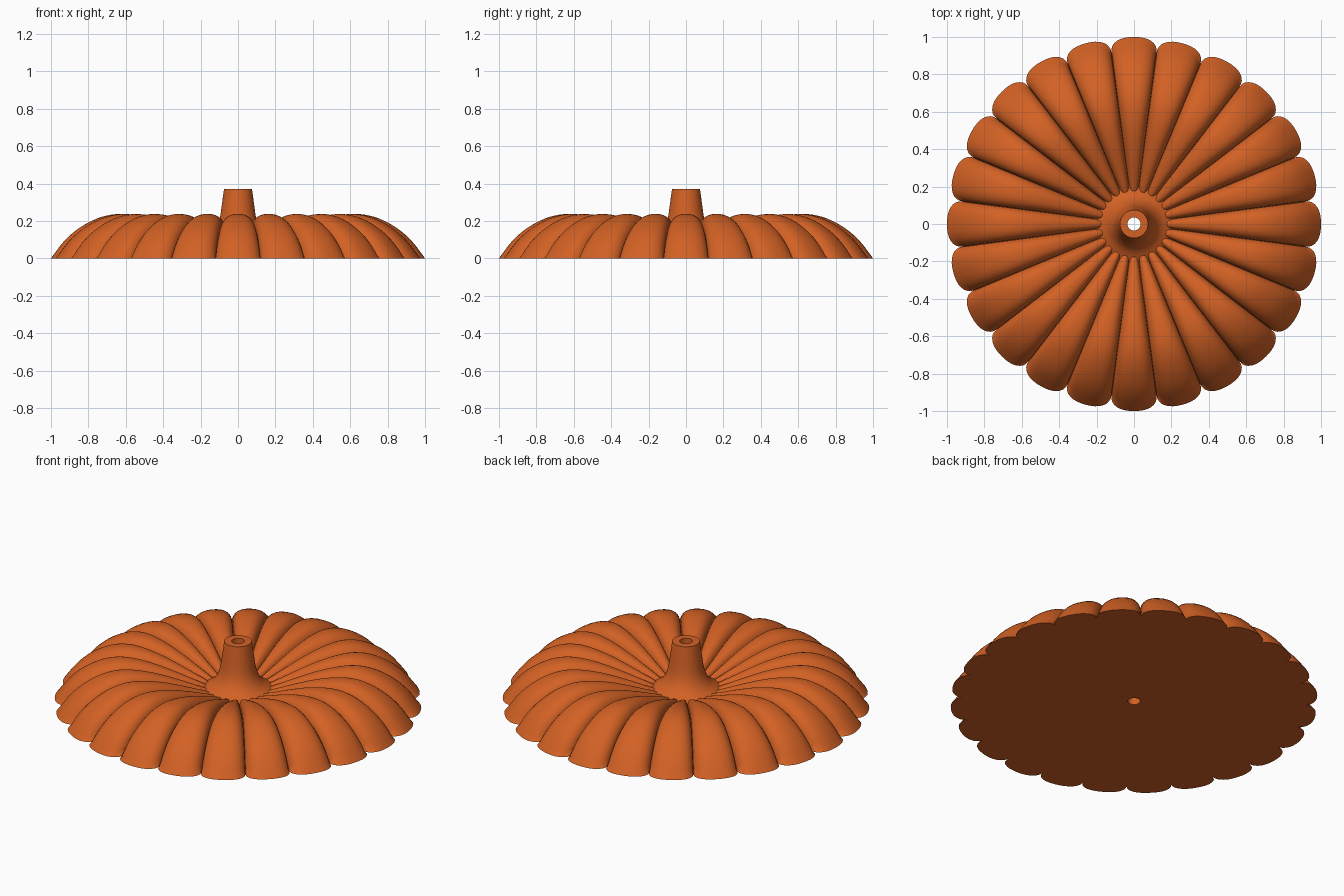
import bpy, bmesh, math

if "Cube" in bpy.data.objects:
    bpy.data.objects.remove(bpy.data.objects["Cube"])

LOBES = 24
STEPS = 16                      # segments across one lobe
HOLE = 0.035

orange = bpy.data.materials.new("burnt_orange")
orange.diffuse_color = (0.65, 0.12, 0.018, 1)
orange.use_nodes = True
orange.node_tree.nodes["Principled BSDF"].inputs["Base Color"].default_value = orange.diffuse_color


def finish(name, bm, angle):
    bmesh.ops.recalc_face_normals(bm, faces=bm.faces)
    mesh = bpy.data.meshes.new(name)
    bm.to_mesh(mesh)
    bm.free()
    mesh.materials.append(orange)
    ob = bpy.data.objects.new(name, mesh)
    bpy.context.collection.objects.link(ob)
    bpy.ops.object.select_all(action='DESELECT')
    ob.select_set(True)
    bpy.context.view_layer.objects.active = ob
    bpy.ops.object.shade_smooth_by_angle(angle=math.radians(angle))
    return ob


def bridge(bm, a, b):
    n = len(a)
    for i in range(n):
        bm.faces.new((a[i], a[(i + 1) % n], b[(i + 1) % n], b[i]))


def smooth_profile(pts, sub=3):
    """Catmull-Rom curve through the points."""
    p = [pts[0]] + pts + [pts[-1]]
    out = []
    for i in range(1, len(p) - 2):
        for k in range(sub):
            t = k / sub
            out.append(tuple(0.5 * (2 * b + (c - a) * t
                                    + (2 * a - 5 * b + 4 * c - d) * t * t
                                    + (3 * b - a - 3 * c + d) * t ** 3)
                             for a, b, c, d in zip(*p[i - 1:i + 3])))
    return out + [pts[-1]]


# Ribbed body: crest profile swept round, with rounded lobes between grooves
crest = smooth_profile([(1, 0), (0.93, 0.092), (0.85, 0.162), (0.75, 0.215),
                        (0.65, 0.237), (0.55, 0.23), (0.45, 0.206), (0.35, 0.171),
                        (0.25, 0.131), (0.18, 0.102), (0.12, 0.07)])
bm = bmesh.new()
rings = []
count = LOBES * STEPS
for j, (r, z) in enumerate(crest):
    r0, z0 = crest[max(j - 1, 0)]
    r1, z1 = crest[min(j + 1, len(crest) - 1)]
    length = math.hypot(r1 - r0, z1 - z0)
    nr, nz = (z1 - z0) / length, (r0 - r1) / length
    if j == 0:                                  # rim stays on the ground
        nr, nz = 1.0, 0.0
    depth = min(0.075, 0.02 + 0.11 * r)
    ring = []
    for i in range(count):
        # cosine spacing puts more segments beside the grooves
        lobe, s = divmod(i, STEPS)
        u = -math.cos(math.pi * s / STEPS)
        ang = (lobe + u / 2) * 2 * math.pi / LOBES
        d = depth * (1 - (1 - abs(u) ** 2.5) ** (1 / 2.2))
        rr, zz = r - nr * d, max(z - nz * d, 0)
        ring.append(bm.verts.new((rr * math.cos(ang), rr * math.sin(ang), zz)))
    rings.append(ring)
for a, b in zip(rings, rings[1:]):
    bridge(bm, a, b)
# Flat underside with the centre hole
inner = [bm.verts.new((HOLE * v.co.x / v.co.xy.length,
                       HOLE * v.co.y / v.co.xy.length, 0)) for v in rings[0]]
bridge(bm, inner, rings[0])
finish("ribbed_body", bm, 40)

# Hollow stem with a flared foot sinking into the grooves
flare = smooth_profile([(0.075, 0.37), (0.086, 0.29), (0.097, 0.215), (0.113, 0.165),
                        (0.14, 0.125), (0.175, 0.1), (0.21, 0.082), (0.25, 0.06)])
bm = bmesh.new()
rings = []
for r, z in [(HOLE, 0), (HOLE, 0.37)] + flare:
    rings.append([bm.verts.new((r * math.cos(2 * math.pi * i / 64),
                                r * math.sin(2 * math.pi * i / 64), z))
                  for i in range(64)])
for a, b in zip(rings, rings[1:]):
    bridge(bm, a, b)
finish("stem", bm, 40)
